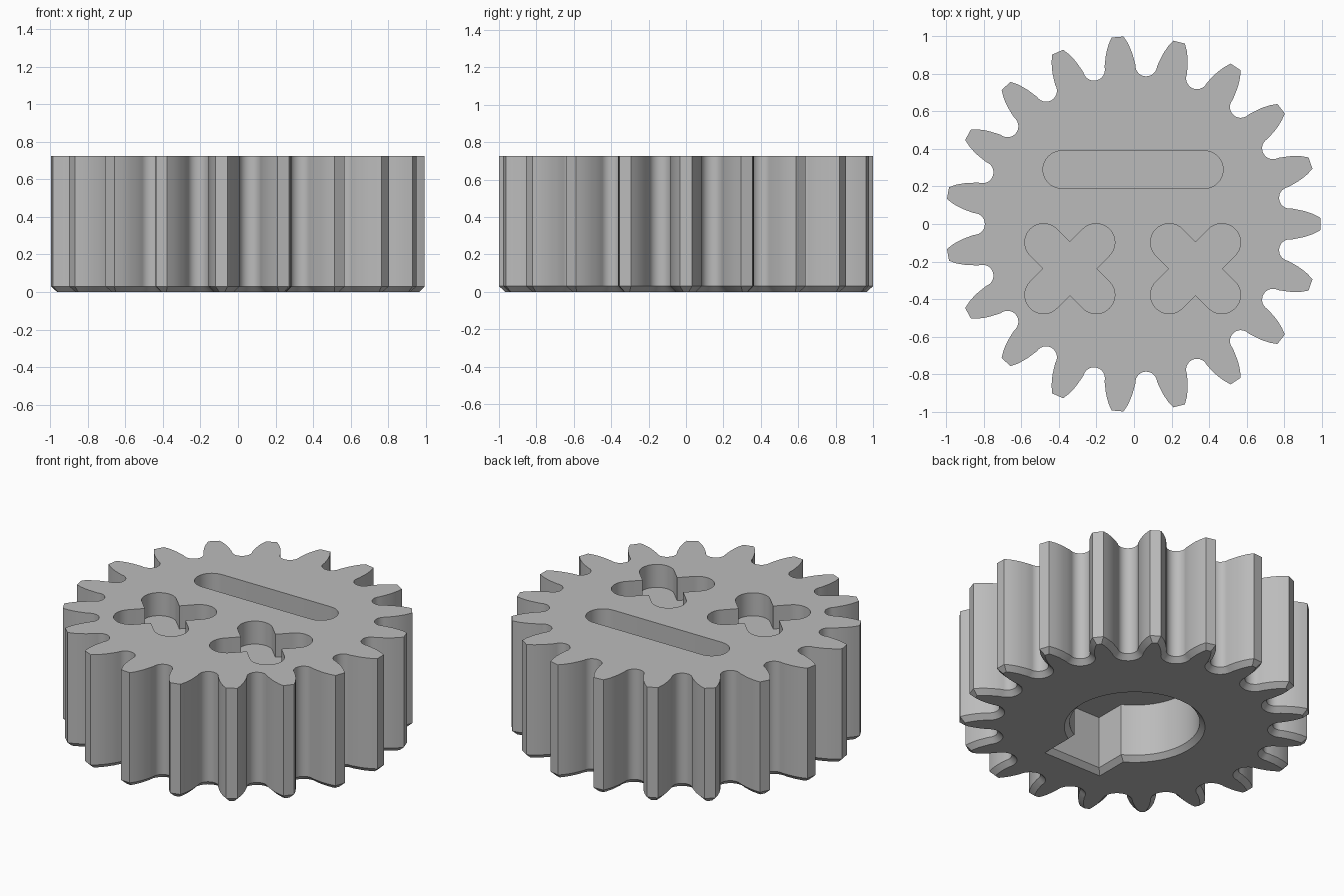
import bpy
import bmesh
from math import cos, sin, pi, sqrt, acos, radians
from mathutils import Vector

TEETH = 19
HEIGHT = 0.725
CHAMFER = 0.03
CENTRE = Vector((-0.005, 0))

if "Cube" in bpy.data.objects:
    bpy.data.objects.remove(bpy.data.objects["Cube"])

grey = bpy.data.materials.new("Grey plastic")
grey.use_nodes = True
grey.diffuse_color = (0.5, 0.5, 0.5, 1)
grey.node_tree.nodes["Principled BSDF"].inputs["Base Color"].default_value = grey.diffuse_color


def arc(cx, cy, radius, start, end, steps):
    """Points on an arc, angles in radians."""
    angles = [start + (end - start) * i / steps for i in range(steps + 1)]
    return [Vector((cx + radius * cos(a), cy + radius * sin(a))) for a in angles]


def turn(p, angle):
    return Vector((p.x * cos(angle) - p.y * sin(angle), p.x * sin(angle) + p.y * cos(angle)))


def inset(points, distance):
    """Move a counter-clockwise outline inwards with mitred corners."""
    moved = []
    for i, p in enumerate(points):
        a = (p - points[i - 1]).normalized()
        b = (points[(i + 1) % len(points)] - p).normalized()
        na, nb = Vector((-a.y, a.x)), Vector((-b.y, b.x))
        moved.append(p + (na + nb) * distance / (1 + na.dot(nb)))
    return moved


def prism(name, rings):
    """Solid through matching outlines, each given as (z, points)."""
    bm = bmesh.new()
    loops = [[bm.verts.new((p.x, p.y, z)) for p in pts] for z, pts in rings]
    count = len(loops[0])
    for low, high in zip(loops, loops[1:]):
        for i in range(count):
            j = (i + 1) % count
            bm.faces.new((low[i], low[j], high[j], high[i]))
    bm.faces.new(loops[0][::-1])
    bm.faces.new(loops[-1])
    mesh = bpy.data.meshes.new(name)
    bm.to_mesh(mesh)
    bm.free()
    obj = bpy.data.objects.new(name, mesh)
    bpy.context.collection.objects.link(obj)
    mesh.materials.append(grey)
    return obj


# Gear outline: curved flank, tip, mirrored flank, round root gap
flank = [Vector(p) for p in ((0.848, 0.082), (0.88, 0.076), (0.905, 0.071),
                             (0.93, 0.064), (0.965, 0.051), (1.0, 0.032))]
tooth = [Vector((p.x, -p.y)) for p in flank] + flank[::-1]
root = [turn(p, pi / TEETH) for p in arc(0.848, 0, 0.058, -pi / 2, -3 * pi / 2, 14)]
outline = []
for i in range(TEETH):
    outline += [turn(p, 2 * pi * i / TEETH) + CENTRE for p in tooth + root[1:-1]]

gear = prism("gear_body", [(0, inset(outline, CHAMFER)), (CHAMFER, outline), (HEIGHT, outline)])

# Keyed shaft hole in the underside, with a chamfered mouth
HOLE_R, KEY_W, KEY_Y, HOLE_TOP = 0.372, 0.175, -0.525, 0.36
half = acos(KEY_W / HOLE_R)
hole = arc(0, 0, HOLE_R, -half, pi + half, 64)
hole += [Vector((-KEY_W, KEY_Y)), Vector((KEY_W, KEY_Y))]
hole = [p + CENTRE for p in hole]
mouth = inset(hole, -CHAMFER)
below = inset(hole, -2 * CHAMFER)
cutters = [prism("shaft_hole_cutter", [(-CHAMFER, below), (0, mouth),
                                       (CHAMFER, hole), (HOLE_TOP, hole)])]

# Shallow recesses in the top face: a long slot and two rounded crosses
FLOOR, ABOVE, R = HEIGHT - 0.145, HEIGHT + 0.1, 0.1
slot = arc(0.375, 0.29, R, -pi / 2, pi / 2, 20) + arc(-0.385, 0.29, R, pi / 2, 3 * pi / 2, 20)
cutters.append(prism("slot_cutter", [(FLOOR, slot), (ABOVE, slot)]))

LOBE = 0.14 * sqrt(2)
for side, x in (("left", 0.328), ("right", -0.342)):
    cross = []
    for k in range(4):
        arm = arc(LOBE, 0, R, -pi / 2, pi / 2, 20) + [Vector((R, R))]
        cross += [turn(p, pi / 4 + k * pi / 2) + Vector((x, -0.238)) for p in arm]
    cutters.append(prism(side + "_cross_cutter", [(FLOOR, cross), (ABOVE, cross)]))

# Cut the recesses and drop the cutters
bpy.context.view_layer.objects.active = gear
for cutter in cutters:
    cut = gear.modifiers.new(cutter.name, "BOOLEAN")
    cut.operation = "DIFFERENCE"
    cut.solver = "EXACT"
    cut.object = cutter
    bpy.ops.object.modifier_apply(modifier=cut.name)
    bpy.data.objects.remove(cutter)

bpy.ops.object.select_all(action="DESELECT")
gear.select_set(True)
bpy.ops.object.shade_smooth_by_angle(angle=radians(25))
